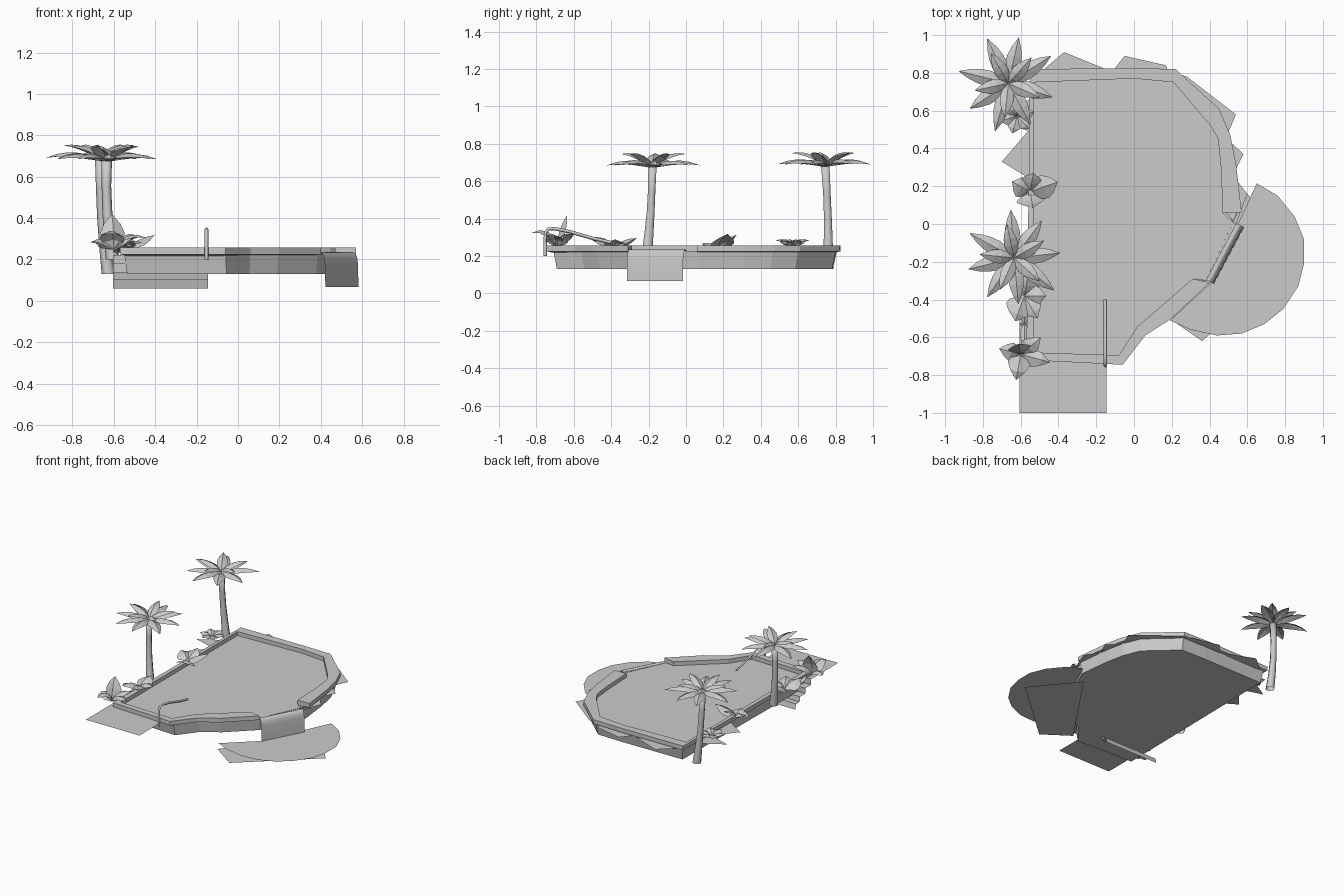
import bpy, bmesh, math, random
from mathutils import Vector

if "Cube" in bpy.data.objects:
    bpy.data.objects.remove(bpy.data.objects["Cube"])
random.seed(4)


def finish(bm, name, recalc=True):
    if recalc:
        bmesh.ops.recalc_face_normals(bm, faces=bm.faces)
    me = bpy.data.meshes.new(name)
    bm.to_mesh(me)
    bm.free()
    ob = bpy.data.objects.new(name, me)
    bpy.context.collection.objects.link(ob)
    return ob


def sheet(name, polys, z):
    """Flat horizontal polygons facing up."""
    bm = bmesh.new()
    for p in polys:
        f = bm.faces.new([bm.verts.new((x, y, z)) for x, y in p])
        f.normal_update()
        if f.normal.z < 0:
            f.normal_flip()
    return finish(bm, name, False)


def loft(bm, rings, closed=True):
    """Join rows of points with quads; returns vertex rows."""
    rows = [[bm.verts.new(p) for p in r] for r in rings]
    n = len(rows[0])
    for a, b in zip(rows, rows[1:]):
        for i in range(n if closed else n - 1):
            j = (i + 1) % n
            bm.faces.new((a[i], a[j], b[j], b[i]))
    return rows


# Pool outline: outer and inner rim points, running from one side of the spout to the other
outer = [(.57, .06), (.54, .32), (.51, .47), (.45, .61), (.22, .82), (0, .825), (-.55, .82),
         (-.57, -.72), (-.06, -.745), (.06, -.59), (.2, -.5), (.40, -.31)]
inner = [(.47, .06), (.46, .3), (.445, .45), (.405, .52), (.21, .75), (0, .77), (-.53, .75),
         (-.53, -.68), (-.08, -.695), (.02, -.54), (.15, -.43), (.31, -.29)]

# Raised rim, open at the spout
bm = bmesh.new()
rows = loft(bm, [[(*o, .225), (*o, .257), (*i, .257), (*i, .215)] for o, i in zip(outer, inner)])
for r in (rows[0], rows[-1]):
    bm.faces.new(r)
finish(bm, "pool_rim")

# Pool basin: tapering walls and floor
bm = bmesh.new()
rows = loft(bm, [[(x * s, y * s + .01, z) for x, y in outer] for s, z in ((.94, .13), (.965, .228))])
bm.faces.new(rows[0])
finish(bm, "pool_basin", False)
bpy.data.objects["pool_basin"].data.flip_normals() if \
    bpy.data.objects["pool_basin"].data.polygons[0].normal.x < 0 else None

sheet("pool_water", [inner + [(.385, -.30), (.545, -.01)]], .226)

# Waterfall: curved lip that drops to the lower pool
bm = bmesh.new()
a, b, n = Vector((.41, -.31, 0)), Vector((.57, -.01, 0)), Vector((.88, -.47, 0))
prof = [(-.03, .226), (-.018, .236), (-.004, .230), (.006, .212), (.011, .18), (.014, .068)]
loft(bm, [[a + n * s + Vector((0, 0, z)), b + n * s + Vector((0, 0, z))] for s, z in prof], False)
wf = finish(bm, "waterfall", False)
for p in wf.data.polygons:
    p.use_smooth = True
if wf.data.polygons[4].normal.x < 0:
    wf.data.flip_normals()

# Lower splash pool and the ground patch under it
sheet("splash_pool", [[(.55, .0), (.65, .215), (.76, .15), (.85, .04), (.9, -.08), (.9, -.21),
                       (.87, -.33), (.79, -.45), (.69, -.53), (.57, -.58), (.44, -.59),
                       (.3, -.56), (.19, -.51), (.41, -.31)]], .065)
sheet("lower_ground", [[(.36, -.62), (.87, -.17), (.6, .16), (.16, -.48)]], 0)

# Ragged ground patches peeking out around the rim
sheet("ground_patches", [
    [(-.5, .80), (-.37, .91), (-.15, .82), (-.3, .74)],
    [(-.12, .80), (-.05, .89), (.17, .84), (.2, .74)],
    [(.18, .81), (.28, .78), (.54, .58), (.48, .44)],
    [(.47, .47), (.58, .37), (.53, .27), (.45, .3)],
    [(.52, .26), (.6, .16), (.54, .0), (.47, .08)],
    [(-.52, .54), (-.7, .33), (-.52, .22)],
    [(-.52, .68), (-.74, .55), (-.52, .48)]], .218)

# Entry steps descending into the pool
bm = bmesh.new()
pts = [(-1, .222), (-.67, .222), (-.67, .178), (-.6, .178), (-.6, .137), (-.535, .137),
       (-.528, .10), (-.485, .10), (-.475, .06)]
loft(bm, [[(-.605, y, z), (-.145, y, z)] for y, z in pts], False)
finish(bm, "entry_steps")


# Square handrail
cu = bpy.data.curves.new("handrail", 'CURVE')
cu.dimensions = '3D'
cu.bevel_depth = .009
cu.bevel_resolution = 0
cu.use_fill_caps = True
sp = cu.splines.new('POLY')
rail = [(-.752, .2), (-.752, .325), (-.735, .345), (-.70, .346), (-.62, .33), (-.5, .295), (-.40, .272)]
sp.points.add(len(rail) - 1)
for p, (y, z) in zip(sp.points, rail):
    p.co = (-.152, y, z, 1)
bpy.context.collection.objects.link(bpy.data.objects.new("handrail", cu))


def leaf(bm, base, az, length, width, p0, p1, fold=.25, segs=5):
    """Folded leaf that starts at pitch p0 and curls to pitch p1 (degrees)."""
    az = math.radians(az)
    fwd, side = Vector((math.cos(az), math.sin(az), 0)), Vector((-math.sin(az), math.cos(az), 0))
    pos, rings = Vector(base), []
    for k in range(segs + 1):
        t = k / segs
        w = width / 2 * (.16 + .84 * math.sin(math.pi * t ** .85)) * (1 if k < segs else .15)
        pitch = math.radians(p0 + (p1 - p0) * t)
        up = Vector((0, 0, 1)) * math.cos(pitch) - fwd * math.sin(pitch)
        rings.append([pos - side * w - up * w * fold * 2, pos.copy(), pos + side * w - up * w * fold * 2])
        pos = pos + (fwd * math.cos(pitch) + Vector((0, 0, math.sin(pitch)))) * length / segs
    loft(bm, [r[::-1] for r in rings][::-1], False)


def palm(name, base, top, turn):
    # Bent six-sided trunk
    bm = bmesh.new()
    base, top = Vector(base), Vector(top)
    rings = []
    for t, r in ((0, .034), (.25, .028), (.5, .024), (.75, .023), (1, .026)):
        c = base.lerp(top, t) + Vector((-.012, .006, 0)) * math.sin(t * math.pi)
        rings.append([c + Vector((r * math.cos(k * math.pi / 3), r * math.sin(k * math.pi / 3), 0))
                      for k in range(6)])
    bm.faces.new(loft(bm, rings)[-1])
    trunk = finish(bm, name + "_trunk")
    for p in trunk.data.polygons:
        p.use_smooth = True
    # Two tiers of fronds
    bm = bmesh.new()
    for k in range(8):
        leaf(bm, top, turn + 45 * k + random.uniform(-7, 7), random.uniform(.25, .285), .085, 24, -30)
    for k in range(5):
        leaf(bm, top + Vector((0, 0, .012)), turn + 20 + 72 * k, .2, .075, 42, -18)
    finish(bm, name + "_fronds", False)


palm("front_palm", (-.605, -.21, .2), (-.635, -.18, .675), 10)
palm("back_palm", (-.625, .76, .13), (-.665, .745, .68), 28)


def plant(name, base, leaves):
    bm = bmesh.new()
    for az, ln, w, p0, p1 in leaves:
        leaf(bm, base, az, ln, w, p0, p1, .2, 4)
    finish(bm, name, False)


# Broad-leaved plants along the left edge
plant("corner_plant", (-.6, -.69, .25), [(100, .18, .12, 85, 50), (-100, .19, .12, 75, -50),
      (-15, .19, .1, 55, -40), (165, .14, .1, 55, -50), (40, .17, .1, 60, -30)])
plant("low_plant_front", (-.58, -.38, .25), [(-110, .16, .16, 45, -30), (80, .13, .14, 40, -10),
      (0, .13, .12, 45, -35), (-60, .15, .12, 40, -25)])
plant("low_plant_middle", (-.55, .17, .25), [(20, .17, .13, 35, 5), (150, .12, .12, 40, -20),
      (80, .12, .12, 45, 10), (-80, .09, .16, 30, -20)])
plant("low_plant_back", (-.62, .57, .25), [(60 * k + 15, .11, .09, 55, -40) for k in range(6)])
# Small stems of foliage filling the strip between plants
plant("edge_foliage", (-.58, -.53, .235), [(90, .14, .05, 15, 0), (-90, .12, .05, 15, 0)])
